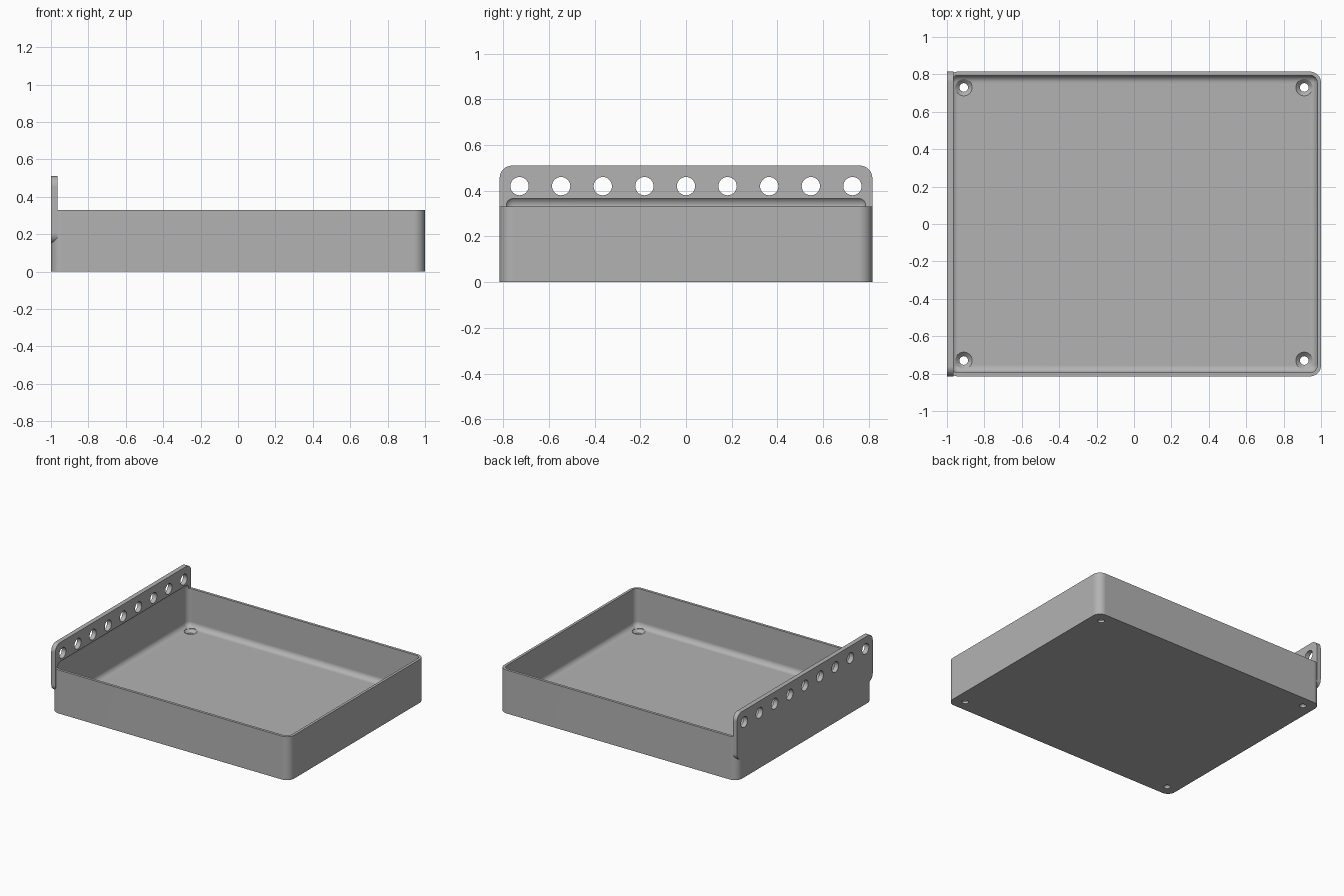
import bpy, bmesh, math
from mathutils import Matrix, Vector

cube = bpy.data.objects.get("Cube")
if cube:
    bpy.data.objects.remove(cube, do_unlink=True)

grey = bpy.data.materials.new("plain grey")
grey.use_nodes = True
colour = (0.45, 0.45, 0.45, 1)
grey.diffuse_color = colour
grey.node_tree.nodes["Principled BSDF"].inputs["Base Color"].default_value = colour

HALF_Y = 0.815
HEIGHT = 0.33
WALL = 0.02
FLOOR = 0.04


def finish(name, bm):
    bmesh.ops.recalc_face_normals(bm, faces=bm.faces[:])
    mesh = bpy.data.meshes.new(name)
    bm.to_mesh(mesh)
    bm.free()
    mesh.materials.append(grey)
    ob = bpy.data.objects.new(name, mesh)
    bpy.context.collection.objects.link(ob)
    return ob


def rounded_box(name, low, high, radius, axis=None, segments=8):
    """Box with the edges along one axis (or all edges) rounded."""
    low, high = Vector(low), Vector(high)
    bm = bmesh.new()
    bmesh.ops.create_cube(bm, size=1)
    bmesh.ops.scale(bm, vec=high - low, verts=bm.verts)
    bmesh.ops.translate(bm, vec=(low + high) / 2, verts=bm.verts)
    edges = [e for e in bm.edges if axis is None or
             abs((e.verts[0].co - e.verts[1].co).normalized()[axis]) > 0.9]
    bmesh.ops.bevel(bm, geom=edges, offset=radius, offset_type='OFFSET',
                    segments=segments, profile=0.5, affect='EDGES')
    return finish(name, bm)


def combine(target, other, operation):
    mod = target.modifiers.new(operation.lower(), 'BOOLEAN')
    mod.object = other
    mod.operation = operation
    mod.solver = 'EXACT'
    bpy.context.view_layer.objects.active = target
    bpy.ops.object.modifier_apply(modifier=mod.name)
    bpy.data.objects.remove(other, do_unlink=True)


# Tray body joined to the hanging flange on its right end
tray = rounded_box("tray", (-1, -HALF_Y, 0), (1, HALF_Y, HEIGHT), 0.06, axis=2)
flange = rounded_box("flange", (-1, -HALF_Y, 0.15), (-0.965, HALF_Y, 0.51), 0.055, axis=0)
combine(tray, flange, 'UNION')

# Rounded cavity, which also undercuts the flange just above the rim
cavity = rounded_box("cavity_cutter", (-1 + WALL, -HALF_Y + WALL, FLOOR),
                     (1 - WALL, HALF_Y - WALL, 0.375), 0.04)
combine(tray, cavity, 'DIFFERENCE')

# Row of round holes through the flange
bm = bmesh.new()
for i in range(-4, 5):
    place = Matrix.Translation((-0.98, i * 0.182, 0.42)) @ Matrix.Rotation(math.pi / 2, 4, 'Y')
    bmesh.ops.create_cone(bm, cap_ends=True, segments=32, radius1=0.04, radius2=0.04,
                          depth=0.1, matrix=place)
combine(tray, finish("flange_hole_cutter", bm), 'DIFFERENCE')

# Countersunk screw holes in the floor corners
profile = [(0, -0.02), (0.023, -0.02), (0.023, 0.018), (0.045, FLOOR), (0.045, 0.1), (0, 0.1)]
for sx in (-1, 1):
    for sy in (-1, 1):
        centre = Vector((sx * 0.91, sy * 0.73, 0))
        bm = bmesh.new()
        verts = [bm.verts.new(centre + Vector((r, 0, z))) for r, z in profile]
        edges = [bm.edges.new(pair) for pair in zip(verts, verts[1:])]
        bmesh.ops.spin(bm, geom=verts + edges, cent=centre, axis=(0, 0, 1),
                       angle=math.tau, steps=32, use_duplicate=False)
        bmesh.ops.remove_doubles(bm, verts=bm.verts[:], dist=0.0005)
        combine(tray, finish("screw_hole_cutter", bm), 'DIFFERENCE')

# Smooth fillets, crisp edges
bpy.ops.object.select_all(action='DESELECT')
tray.select_set(True)
bpy.context.view_layer.objects.active = tray
bpy.ops.object.shade_smooth_by_angle(angle=math.radians(30))
weighted = tray.modifiers.new("even shading", 'WEIGHTED_NORMAL')
weighted.keep_sharp = True
